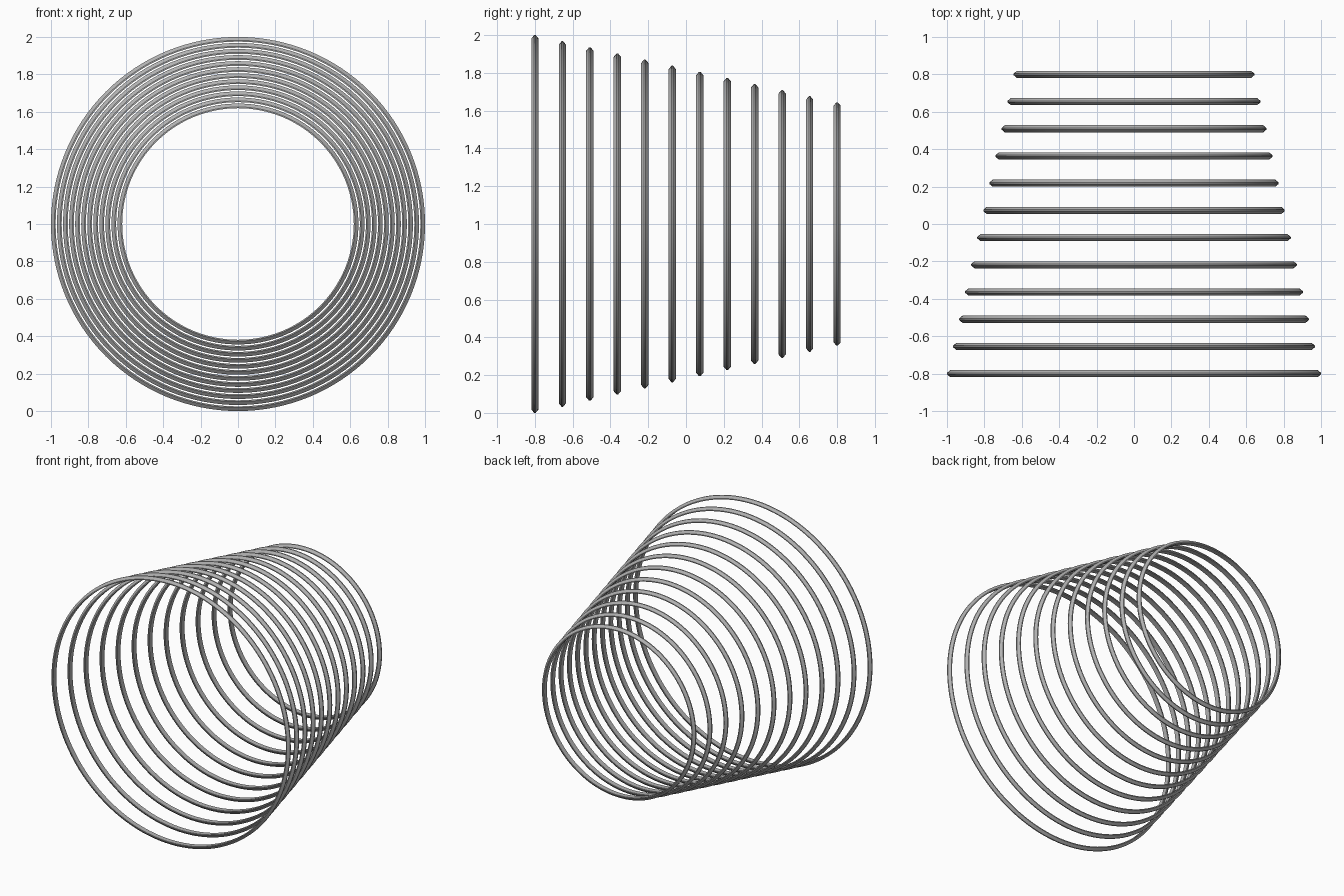
import bpy
import bmesh
import math

cube = bpy.data.objects.get("Cube")
if cube:
    bpy.data.objects.remove(cube, do_unlink=True)

# Plain grey metal
grey = bpy.data.materials.new("grey_metal")
grey.use_nodes = True
colour = (0.45, 0.45, 0.45, 1)
grey.diffuse_color = colour
grey.node_tree.nodes["Principled BSDF"].inputs["Base Color"].default_value = colour

RINGS = 12
SEGMENTS = 128
HALF_LENGTH = 0.8
FRONT_RADIUS, BACK_RADIUS = 1.0, 0.644

# Ring cross-section: (offset along y, offset from the outer radius)
SECTION = [(-0.004, 0), (0.004, 0), (0.019, -0.018),
           (0.019, -0.025), (-0.019, -0.025), (-0.019, -0.018)]


def make_ring(name, y, radius):
    """Sweep the ridged section around the y axis."""
    bm = bmesh.new()
    loops = []
    for i in range(SEGMENTS):
        a = math.tau * i / SEGMENTS
        loops.append([bm.verts.new(((radius + dr) * math.cos(a), y + dy,
                                    1 + (radius + dr) * math.sin(a)))
                      for dy, dr in SECTION])
    count = len(SECTION)
    for i in range(SEGMENTS):
        here, after = loops[i], loops[(i + 1) % SEGMENTS]
        for j in range(count):
            k = (j + 1) % count
            bm.faces.new((here[j], here[k], after[k], after[j]))
    bmesh.ops.recalc_face_normals(bm, faces=bm.faces)
    mesh = bpy.data.meshes.new(name)
    bm.to_mesh(mesh)
    bm.free()
    mesh.materials.append(grey)
    ring = bpy.data.objects.new(name, mesh)
    bpy.context.collection.objects.link(ring)
    return ring


# Evenly spaced rings, narrowing towards the back
bpy.ops.object.select_all(action='DESELECT')
for n in range(RINGS):
    t = n / (RINGS - 1)
    ring = make_ring(f"ring_{n + 1}", HALF_LENGTH * (2 * t - 1),
                     FRONT_RADIUS + (BACK_RADIUS - FRONT_RADIUS) * t)
    ring.select_set(True)
    bpy.context.view_layer.objects.active = ring
bpy.ops.object.shade_smooth_by_angle(angle=math.radians(30))
